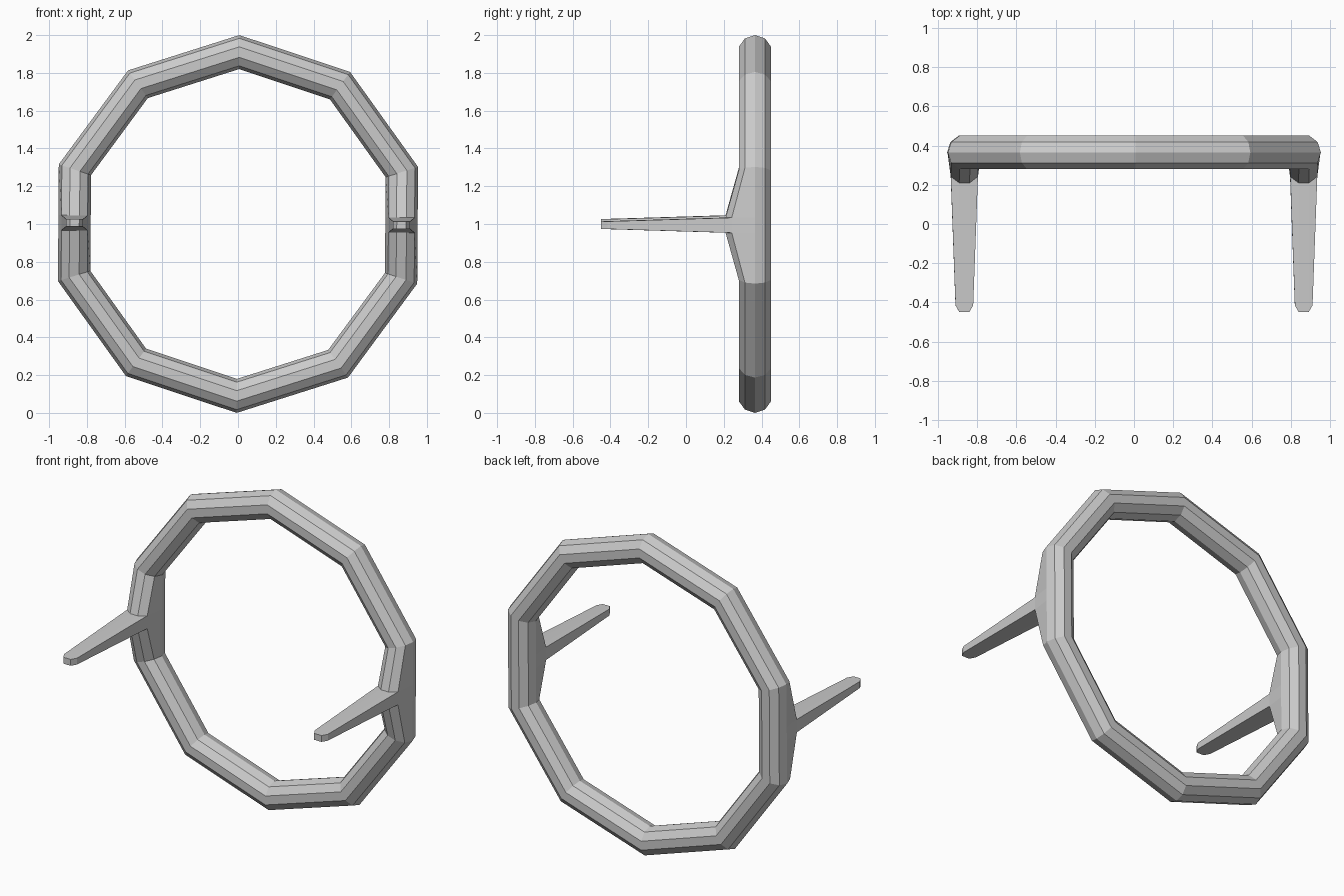
import bpy, bmesh
from math import pi, sin, cos, radians
from mathutils import Matrix, Vector

if "Cube" in bpy.data.objects:
    bpy.data.objects.remove(bpy.data.objects["Cube"])

N = 10                      # sides of the ring and of its tube
R, TUBE = 0.91, 0.09        # ring radius, tube radius
Y0 = 0.365                  # depth of the ring
ROOT, TIP = 0.04, 0.02      # half height of an arm at root and tip
FRONT = (6, 7, 8, 9)        # section points on the front half
SIDE_X = R * cos(pi / N)    # centre line of the vertical ring segments

bm = bmesh.new()


def section(centre, out, pull=0.0):
    """Ten-sided tube section; pull moves its front half forward."""
    pts = []
    for k in range(N):
        a = 2 * pi * k / N
        y = Y0 + TUBE * sin(a) - (pull if k in FRONT else 0)
        p = centre + out * (TUBE * cos(a))
        pts.append(bm.verts.new((p.x, y, p.z)))
    return pts


# Ring sections, with two extra pulled sections on each vertical segment
sections, arm_starts = [], []
for i in range(N):
    a = pi / 2 - 2 * pi * i / N
    d = Vector((cos(a), 0, sin(a)))
    sections.append(section(d * R, d))
    if i in (2, 7):
        s = 1 if i == 2 else -1
        arm_starts.append((len(sections), s))
        for z in (ROOT * s, -ROOT * s):
            sections.append(section(Vector((SIDE_X * s, 0, z)),
                                    Vector((s * cos(pi / N), 0, 0)), 0.07))

# Skin the ring, remembering the faces the arms grow from
arm_faces = {start: [] for start, s in arm_starts}
for i, sec in enumerate(sections):
    nxt = sections[(i + 1) % len(sections)]
    for k in range(N):
        j = (k + 1) % N
        f = bm.faces.new((sec[k], sec[j], nxt[j], nxt[k]))
        if i in arm_faces and k in FRONT[:3]:
            arm_faces[i].append(f)

# Tapered arms with chamfered tips
for start, s in arm_starts:
    ext = bmesh.ops.extrude_face_region(bm, geom=arm_faces[start])
    bmesh.ops.delete(bm, geom=arm_faces[start], context='FACES_ONLY')
    for v in (g for g in ext['geom'] if isinstance(g, bmesh.types.BMVert)):
        off = v.co.x - SIDE_X * s
        wide = abs(off) > 0.045
        v.co.x = SIDE_X * s + (1 if off > 0 else -1) * (0.045 if wide else 0.025)
        v.co.y = -0.415 if wide else -0.45
        v.co.z = TIP if v.co.z > 0 else -TIP

# Slight roll of the whole part, then raise it onto the floor
bm.transform(Matrix.Translation((0, 0, 1)) @ Matrix.Rotation(radians(0.4), 4, 'Y'))
bmesh.ops.recalc_face_normals(bm, faces=bm.faces)

mesh = bpy.data.meshes.new("ring_frame_with_arms")
bm.to_mesh(mesh)
bm.free()
obj = bpy.data.objects.new("ring_frame_with_arms", mesh)
bpy.context.collection.objects.link(obj)
